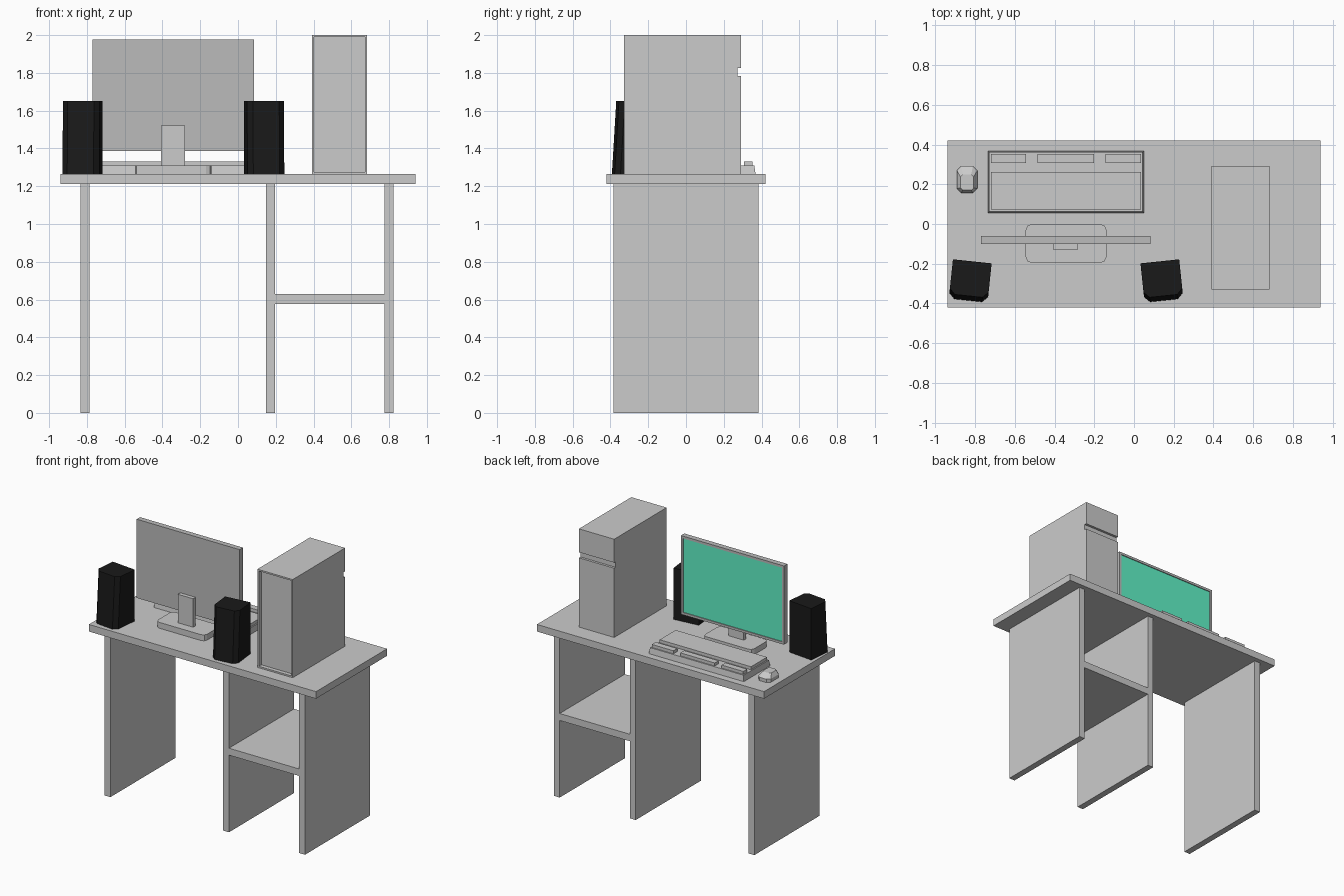
import bpy, bmesh, math
from mathutils import Matrix, Vector

if "Cube" in bpy.data.objects:
    bpy.data.objects.remove(bpy.data.objects["Cube"])

TOP = 1.265  # desk surface height


def finish(name, bm, mats=()):
    bmesh.ops.recalc_face_normals(bm, faces=bm.faces[:])
    me = bpy.data.meshes.new(name)
    bm.to_mesh(me)
    bm.free()
    ob = bpy.data.objects.new(name, me)
    bpy.context.collection.objects.link(ob)
    for m in mats:
        me.materials.append(m)
    return ob


def material(name, rgb):
    m = bpy.data.materials.new(name)
    m.diffuse_color = (*rgb, 1)
    m.use_nodes = True
    m.node_tree.nodes["Principled BSDF"].inputs["Base Color"].default_value = m.diffuse_color
    return m


def loft(layers):
    """Closed solid through rings of 3D points."""
    bm = bmesh.new()
    rings = [[bm.verts.new(p) for p in ring] for ring in layers]
    n = len(rings[0])
    for a, b in zip(rings, rings[1:]):
        for i in range(n):
            j = (i + 1) % n
            bm.faces.new((a[i], a[j], b[j], b[i]))
    bm.faces.new(rings[0][::-1])
    bm.faces.new(rings[-1])
    bmesh.ops.recalc_face_normals(bm, faces=bm.faces[:])
    bm.normal_update()
    return bm


def rect(x0, x1, y0, y1, z, r=0.0, seg=1):
    """Rectangle ring with corners cut or rounded by r."""
    if r == 0:
        return [(x0, y0, z), (x1, y0, z), (x1, y1, z), (x0, y1, z)]
    pts = []
    corners = [(x1 - r, y1 - r), (x0 + r, y1 - r), (x0 + r, y0 + r), (x1 - r, y0 + r)]
    for k, (cx, cy) in enumerate(corners):
        for s in range(seg + 1):
            a = math.pi / 2 * (k + s / seg)
            pts.append((cx + r * math.cos(a), cy + r * math.sin(a), z))
    return pts


def box(name, x0, x1, y0, y1, z0, z1):
    return finish(name, loft([rect(x0, x1, y0, y1, z0), rect(x0, x1, y0, y1, z1)]))


def recess(bm, direction, border, depth):
    """Frame and sink the outermost face pointing in a direction."""
    d = Vector(direction)
    face = max((f for f in bm.faces if f.normal.dot(d) > 0.99),
               key=lambda f: f.calc_center_median().dot(d))
    bmesh.ops.inset_individual(bm, faces=[face], thickness=border, depth=0)
    new = bmesh.ops.extrude_discrete_faces(bm, faces=[face])["faces"][0]
    bmesh.ops.translate(bm, verts=new.verts[:], vec=-d * depth)
    return new


# Desk: top, three panels, shelf
box("desk_top", -0.94, 0.94, -0.42, 0.42, 1.212, TOP)
for name, x in (("left_panel", -0.811), ("middle_panel", 0.171), ("right_panel", 0.8)):
    box(name, x - 0.024, x + 0.024, -0.385, 0.385, 0, 1.212)
box("shelf", 0.195, 0.776, -0.385, 0.385, 0.577, 0.629)

# Computer tower: side profile with a slot across its front, framed back
profile = [(-0.329, TOP), (0.291, TOP), (0.291, 1.783), (0.273, 1.783),
           (0.273, 1.825), (0.291, 1.825), (0.291, 2.0), (-0.329, 2.0)]
bm = loft([[(x, y, z) for y, z in profile] for x in (0.391, 0.683)])
recess(bm, (0, -1, 0), 0.016, 0.03)
finish("computer_tower", bm)

# Monitor: framed screen, neck, rounded base
teal = material("screen_teal", (0.12, 0.9, 0.58))
plain = material("casing_grey", (0.5, 0.5, 0.5))
bm = loft([rect(-0.769, 0.084, -0.1, -0.06, z) for z in (1.387, 1.976)])
recess(bm, (0, 1, 0), 0.025, 0.006).material_index = 1
finish("monitor", bm, (plain, teal))
box("monitor_neck", -0.408, -0.281, -0.129, -0.1, 1.309, 1.522)
finish("monitor_base", loft([rect(-0.545, -0.139, -0.196, 0, z, 0.03, 2)
                             for z in (TOP, 1.309)]))

# Keyboard: body, main key block, three function key groups
finish("keyboard_body", loft([rect(-0.736, 0.05, 0.056, 0.368, TOP),
                              rect(-0.73, 0.044, 0.062, 0.362, 1.309)]))
box("main_keys", -0.721, 0.035, 0.072, 0.261, 1.309, 1.332)
for i, (x0, x1) in enumerate(((-0.721, -0.543), (-0.485, -0.201), (-0.143, 0.035))):
    box(f"function_keys_{i + 1}", x0, x1, 0.307, 0.353, 1.309, 1.332)

# Mouse: cut-corner body with a sloped top
finish("mouse", loft([rect(-0.892, -0.789, 0.156, 0.292, TOP, 0.022),
                      rect(-0.892, -0.789, 0.156, 0.292, 1.29, 0.022),
                      rect(-0.874, -0.807, 0.17, 0.25, 1.318, 0.012)]))

# Speakers: cut rear corners, leaning back, turned toward the user
black = material("speaker_black", (0.01, 0.01, 0.01))


def speaker_ring(z, depth, w=0.098, c=0.028):
    return [(-w, 0, z), (-w, c - depth, z), (c - w, -depth, z),
            (w - c, -depth, z), (w, c - depth, z), (w, 0, z)]


for name, side in (("left_speaker", -1), ("right_speaker", 1)):
    bm = loft([speaker_ring(TOP, 0.198), speaker_ring(1.65, 0.175)])
    bm.transform(Matrix.Translation((-0.342 + side * 0.472, -0.188, 0))
                 @ Matrix.Rotation(math.radians(6 * side), 4, 'Z'))
    finish(name, bm, (black,))
